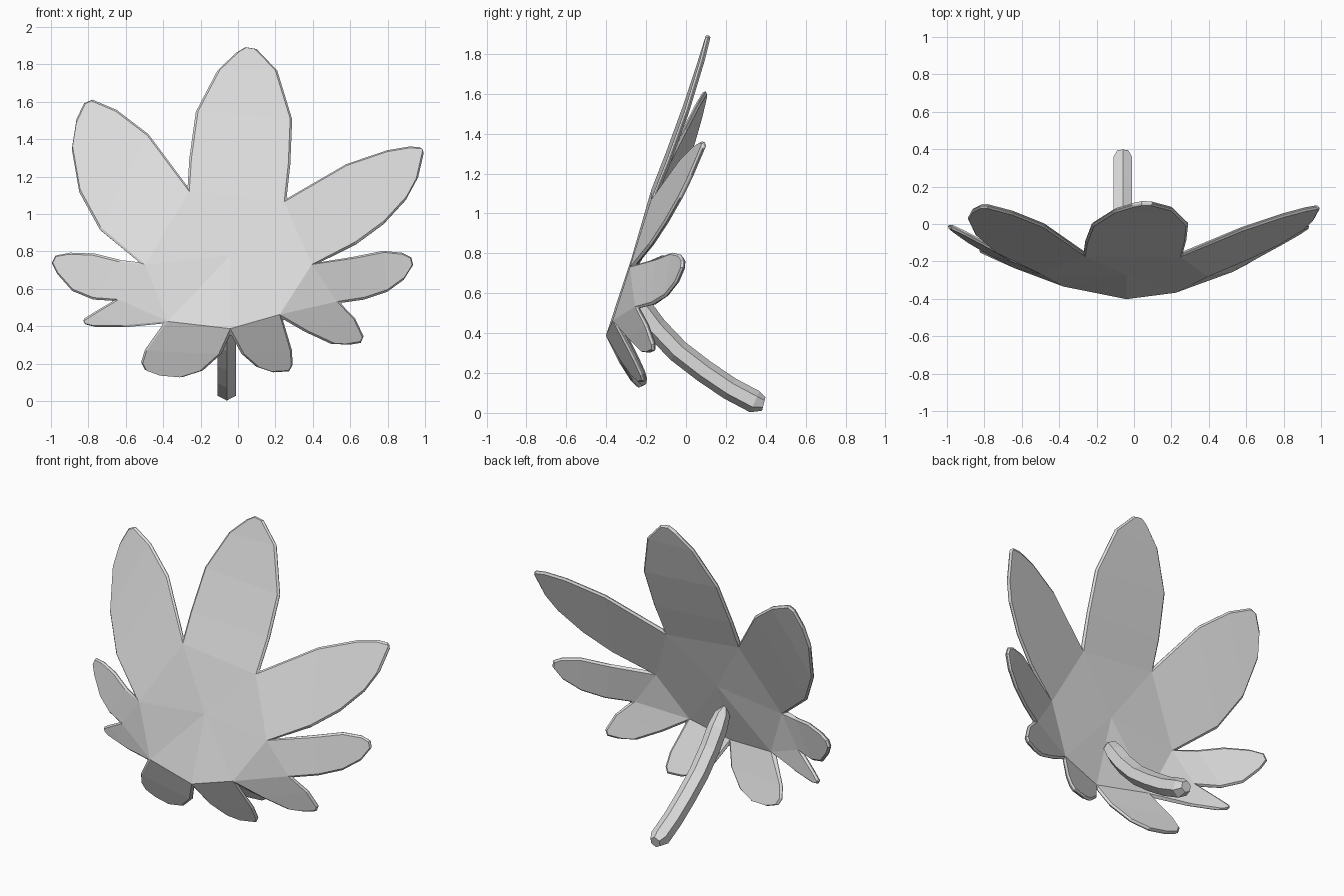
import bpy, bmesh, math
from mathutils import Vector

if "Cube" in bpy.data.objects:
    bpy.data.objects.remove(bpy.data.objects["Cube"])

grey = bpy.data.materials.new("light_grey")
grey.diffuse_color = (0.72, 0.72, 0.72, 1)
grey.use_nodes = True
grey.node_tree.nodes["Principled BSDF"].inputs["Base Color"].default_value = grey.diffuse_color


def make_object(name, bm):
    bmesh.ops.recalc_face_normals(bm, faces=bm.faces)
    mesh = bpy.data.meshes.new(name)
    bm.to_mesh(mesh)
    bm.free()
    mesh.materials.append(grey)
    obj = bpy.data.objects.new(name, mesh)
    bpy.context.collection.objects.link(obj)
    return obj


# Notches between the lobes, counter-clockwise from the bottom (x, y, z)
NOTCHES = [(-.04, -.39, .36), (.24, -.355, .44), (.55, -.25, .525),
           (.44, -.262, .745), (.26, -.17, 1.085), (-.27, -.165, 1.15),
           (-.53, -.265, .745), (-.67, -.225, .537), (-.40, -.335, .415)]

bm = bmesh.new()
notch = [bm.verts.new(p) for p in NOTCHES]

# Hub: a shallow fan around the leaf centre, with an ear triangle on each side
centre = bm.verts.new((-.04, -.272, .78))
core = [0, 1, 3, 4, 5, 6, 8]
for i, j in zip(core, core[1:] + core[:1]):
    bm.faces.new((centre, notch[i], notch[j]))
for i in (1, 6):
    bm.faces.new((notch[i], notch[i + 1], notch[i + 2]))


def add_lobe(index, tip, bow, outline):
    """Lobe spanning two notches; its depth follows the plane through the
    notches and the tip, bowed slightly along its length."""
    a, b = notch[index], notch[(index + 1) % 9]
    tip = Vector(tip)
    normal = (b.co - a.co).cross(tip - a.co)
    mid = (a.co + b.co) / 2
    axis = tip - mid
    ring = [a]
    for x, z in outline:
        y = a.co.y - (normal.x * (x - a.co.x) + normal.z * (z - a.co.z)) / normal.y
        p = Vector((x, y, z))
        t = min(1, max(0, (p - mid).dot(axis) / axis.length_squared))
        p.y += bow * 4 * t * (1 - t)
        ring.append(bm.verts.new(p))
    ring.append(b)
    # Bridge the two sides of the outline with strips
    i, j = 0, len(ring) - 1
    while j - i > 1:
        corners = [ring[i], ring[i + 1], ring[j - 1], ring[j]]
        if j - i == 2:
            corners.pop(2)
        bm.faces.new(corners)
        i, j = i + 1, j - 1


# Bottom right lobe
add_lobe(0, (.27, -.22, .16), 0, [(.02, .25), (.10, .18), (.19, .15), (.275, .155),
                                  (.295, .19), (.29, .27)])
# Lower right lobe
add_lobe(1, (.66, -.17, .31), 0, [(.36, .37), (.50, .305), (.60, .30), (.66, .31),
                                  (.675, .345), (.63, .44)])
# Right lobe
add_lobe(2, (.94, -.02, .75), .01, [(.68, .545), (.80, .585), (.89, .65), (.94, .73),
                                    (.93, .77), (.88, .795), (.78, .805), (.63, .775)])
# Upper right lobe
add_lobe(3, (.99, .08, 1.35), 0, [(.63, .84), (.78, .95), (.90, 1.08), (.965, 1.20),
                                  (.995, 1.33), (.985, 1.36), (.92, 1.365),
                                  (.80, 1.345), (.58, 1.27)])
# Top lobe
add_lobe(4, (.04, .10, 1.895), .015, [(.28, 1.27), (.29, 1.51), (.21, 1.77), (.10, 1.885),
                                      (.04, 1.895), (-.01, 1.865), (-.11, 1.77),
                                      (-.225, 1.55), (-.26, 1.30)])
# Upper left lobe
add_lobe(5, (-.81, .085, 1.60), .015, [(-.48, 1.43), (-.65, 1.56), (-.78, 1.615),
                                       (-.825, 1.595), (-.865, 1.51), (-.89, 1.35),
                                       (-.85, 1.12), (-.74, .92)])
# Left lobe
add_lobe(6, (-1.0, -.02, .74), 0, [(-.63, .755), (-.77, .79), (-.90, .795), (-.98, .78),
                                   (-1.0, .74), (-.97, .68), (-.89, .59), (-.78, .545)])
# Lower left lobe
add_lobe(7, (-.83, -.15, .43), 0, [(-.78, .47), (-.835, .435), (-.82, .41),
                                   (-.76, .395), (-.60, .395)])
# Bottom left lobe
add_lobe(8, (-.45, -.22, .15), 0, [(-.50, .27), (-.52, .205), (-.50, .165), (-.42, .135),
                                   (-.30, .125), (-.19, .16), (-.09, .25)])

leaf = make_object("leaf_blade", bm)
# Make sure the front side faces -y before thickening backwards
if sum(p.normal.y * p.area for p in leaf.data.polygons) > 0:
    leaf.data.flip_normals()
solid = leaf.modifiers.new("thickness", 'SOLIDIFY')
solid.thickness = 0.024
solid.offset = -1
# Chamfer the rim so that the edge of the blade is thin
rim = leaf.modifiers.new("rim", 'BEVEL')
rim.width = 0.01
rim.segments = 1
rim.limit_method = 'ANGLE'
rim.angle_limit = math.radians(65)

# Stem: six-sided rings swept along a curved path (y, z, radius)
PATH = [(-.308, .64, .004), (-.275, .595, .045), (-.225, .525, .058), (-.15, .425, .058),
        (-.04, .31, .058), (.09, .21, .058), (.22, .122, .058), (.345, .056, .058),
        (.39, .045, .035)]
bm = bmesh.new()
rings = []
for i, (y, z, r) in enumerate(PATH):
    y0, z0, _ = PATH[max(i - 1, 0)]
    y1, z1, _ = PATH[min(i + 1, len(PATH) - 1)]
    side = Vector((0, z0 - z1, y1 - y0)).normalized()
    rings.append([bm.verts.new(Vector((-.06, y, z)) + r * (side * math.cos(k * math.pi / 3)
                  + Vector((1, 0, 0)) * math.sin(k * math.pi / 3))) for k in range(6)])
for low, high in zip(rings, rings[1:]):
    for k in range(6):
        n = (k + 1) % 6
        bm.faces.new((low[k], low[n], high[n], high[k]))
bm.faces.new(rings[0])
bm.faces.new(rings[-1])
make_object("stem", bm)
